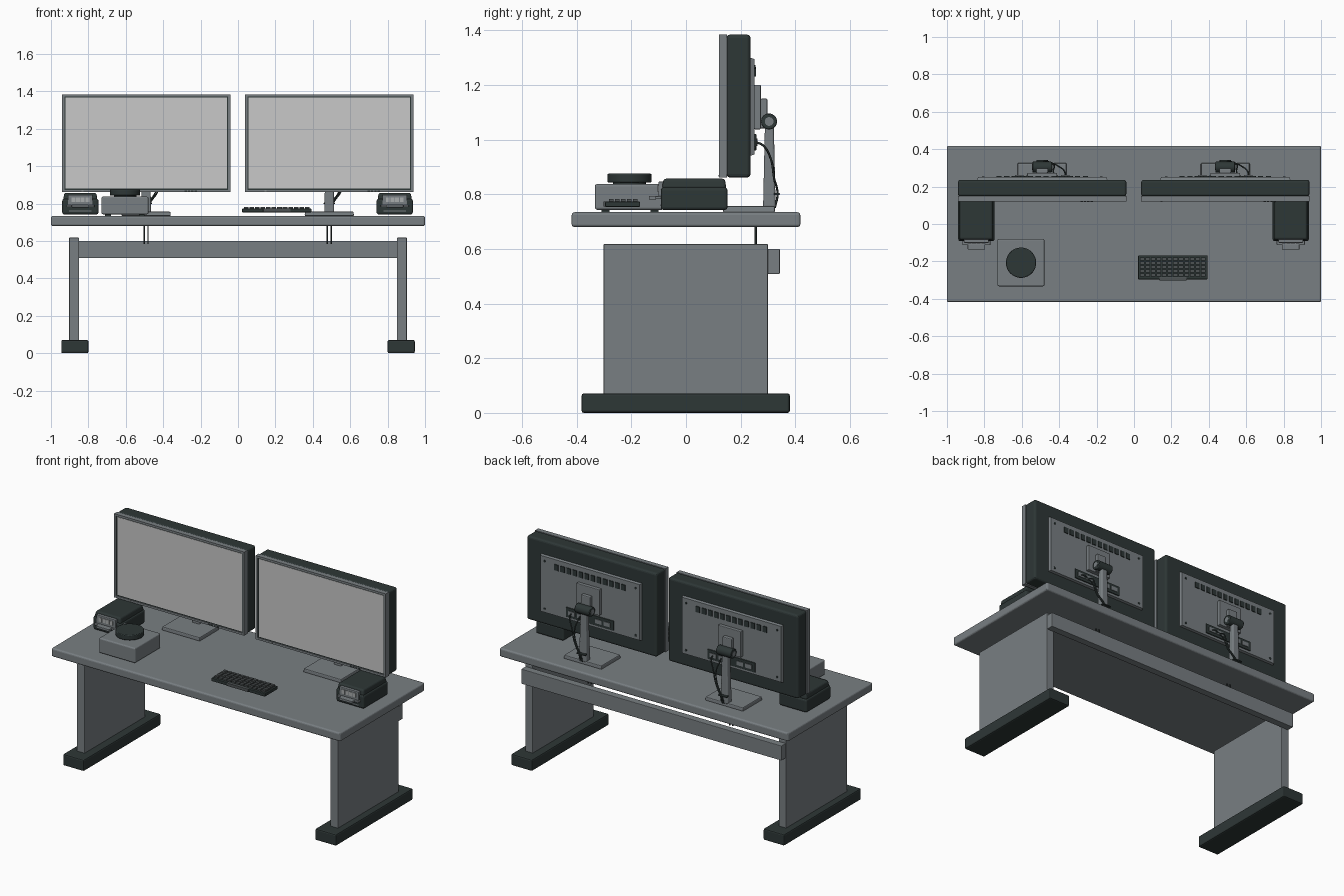
import bpy, bmesh, math
from mathutils import Matrix, Vector

if "Cube" in bpy.data.objects:
    bpy.data.objects.remove(bpy.data.objects["Cube"])


def material(name, r, g, b):
    m = bpy.data.materials.new(name)
    m.diffuse_color = (r, g, b, 1)
    m.use_nodes = True
    m.node_tree.nodes["Principled BSDF"].inputs["Base Color"].default_value = m.diffuse_color
    return m


GREY = material("mid grey", 0.19, 0.212, 0.225)
DARK = material("charcoal", 0.027, 0.038, 0.037)
SCREEN = material("screen grey", 0.58, 0.58, 0.58)
KEY = material("key grey", 0.075, 0.085, 0.088)
PALE = material("pale grey", 0.40, 0.42, 0.42)


def finish(bm, name, mat, bevel=0, seg=2, smooth=False):
    bmesh.ops.recalc_face_normals(bm, faces=bm.faces)
    me = bpy.data.meshes.new(name)
    bm.to_mesh(me)
    bm.free()
    me.materials.append(mat)
    ob = bpy.data.objects.new(name, me)
    bpy.context.collection.objects.link(ob)
    if bevel:
        mod = ob.modifiers.new("bevel", 'BEVEL')
        mod.width, mod.segments = bevel, seg
        mod.limit_method = 'ANGLE'
    if smooth:
        bpy.context.view_layer.objects.active = ob
        ob.select_set(True)
        bpy.ops.object.shade_smooth_by_angle(angle=math.radians(40))
        ob.select_set(False)
    return ob


def add_box(bm, x0, x1, y0, y1, z0, z1):
    mat = Matrix.Translation(((x0 + x1) / 2, (y0 + y1) / 2, (z0 + z1) / 2)) \
        @ Matrix.Diagonal((x1 - x0, y1 - y0, z1 - z0, 1))
    return bmesh.ops.create_cube(bm, size=1, matrix=mat)['verts']


def boxes(name, mat, dims, bevel=0, seg=2):
    bm = bmesh.new()
    for d in dims:
        add_box(bm, *d)
    return finish(bm, name, mat, bevel, seg)


def tapered(name, mat, d, axis, sx, s_other, bevel=0, seg=2):
    """Box whose + end along axis (1=y, 2=z) is scaled about its centre."""
    bm = bmesh.new()
    vs = add_box(bm, *d)
    c = Vector(((d[0] + d[1]) / 2, (d[2] + d[3]) / 2, (d[4] + d[5]) / 2))
    o = 3 - axis
    for v in vs:
        if v.co[axis] > c[axis]:
            v.co.x = c.x + (v.co.x - c.x) * sx
            v.co[o] = c[o] + (v.co[o] - c[o]) * s_other
    return finish(bm, name, mat, bevel, seg)


def cylinder(name, mat, c, r, length, axis='Z', seg=32, bevel=0):
    bm = bmesh.new()
    rot = {'Z': Matrix(), 'X': Matrix.Rotation(math.pi / 2, 4, 'Y'),
           'Y': Matrix.Rotation(math.pi / 2, 4, 'X')}[axis]
    bmesh.ops.create_cone(bm, cap_ends=True, segments=seg, radius1=r, radius2=r,
                          depth=length, matrix=Matrix.Translation(c) @ rot)
    return finish(bm, name, mat, bevel, 2, True)


def cable(name, pts, r=0.004):
    cu = bpy.data.curves.new(name, 'CURVE')
    cu.dimensions = '3D'
    cu.bevel_depth, cu.bevel_resolution, cu.resolution_u = r, 2, 6
    cu.use_fill_caps = True
    sp = cu.splines.new('BEZIER')
    sp.bezier_points.add(len(pts) - 1)
    for p, co in zip(sp.bezier_points, pts):
        p.co = co
        p.handle_left_type = p.handle_right_type = 'AUTO'
    cu.materials.append(DARK)
    ob = bpy.data.objects.new(name, cu)
    bpy.context.collection.objects.link(ob)


# Desk
boxes("desk_top", GREY, [(-1, 1, -0.418, 0.418, 0.68, 0.734)], 0.01, 3)
boxes("cross_beam", GREY, [(-0.90, 0.90, 0.298, 0.343, 0.508, 0.60)], 0.003)
for s, side in ((-1, "left"), (1, "right")):
    x0, x1 = sorted((s * 0.85, s * 0.903))
    boxes(side + "_leg_panel", GREY, [(x0, x1, -0.302, 0.30, 0.06, 0.618)], 0.004)
    x0, x1 = sorted((s * 0.80, s * 0.945))
    boxes(side + "_foot", DARK, [(x0, x1, -0.382, 0.38, 0, 0.071)], 0.008)

# Monitors
for cx, side in ((-0.491, "left"), (0.488, "right")):
    n = side + "_monitor_"
    x0, x1, z0, z1 = cx - 0.45, cx + 0.45, 0.861, 1.384
    # front frame as four bars, recessed dark rim and screen
    boxes(n + "frame", GREY, [(x0, x1, 0.12, 0.15, z0, z0 + 0.013), (x0, x1, 0.12, 0.15, z1 - 0.011, z1),
                              (x0, x0 + 0.013, 0.12, 0.15, z0 + 0.013, z1 - 0.011),
                              (x1 - 0.013, x1, 0.12, 0.15, z0 + 0.013, z1 - 0.011)])
    boxes(n + "rim", DARK, [(x0 + 0.01, x1 - 0.01, 0.126, 0.15, z0 + 0.01, z1 - 0.01)])
    boxes(n + "screen", SCREEN, [(x0 + 0.019, x1 - 0.019, 0.124, 0.13, z0 + 0.019, z1 - 0.017)])
    boxes(n + "buttons", DARK, [(cx + 0.205 + i * 0.018, cx + 0.217 + i * 0.018, 0.118, 0.122, 0.864, 0.871)
                                for i in range(4)])
    boxes(n + "light", PALE, [(cx - 0.345, cx - 0.335, 0.118, 0.122, 0.864, 0.871)])
    # rear shell, panel, vents, screws
    boxes(n + "shell", DARK, [(x0, x1, 0.148, 0.236, z0, z1)], 0.013, 3)
    tapered(n + "rear_panel", GREY, (cx - 0.35, cx + 0.35, 0.232, 0.251, 0.94, 1.30), 1, 0.98, 0.97)
    boxes(n + "vents", DARK, [(cx - 0.245 + i * 0.042, cx - 0.217 + i * 0.042, 0.248, 0.256, 1.23, 1.266)
                              for i in range(12)])
    for i, (sx, z) in enumerate(((-1, 0.97), (1, 0.97), (-1, 1.265), (1, 1.265))):
        cylinder(n + "screw_%d" % i, DARK, (cx + sx * 0.315, 0.251, z), 0.007, 0.006, 'Y', 12)
    # ports
    boxes(n + "port_strip", DARK, [(cx - 0.165, cx + 0.165, 0.248, 0.257, 0.96, 1.02)], 0.002)
    boxes(n + "ports", GREY, [(cx + a, cx + a + 0.045, 0.255, 0.261, 0.977, 1.003)
                              for a in (-0.145, -0.085, 0.04, 0.1)])
    # mount, hinge and stand
    boxes(n + "mount_plate", GREY, [(cx - 0.08, cx + 0.08, 0.25, 0.274, 1.037, 1.20)], 0.004)
    boxes(n + "mount_block", GREY, [(cx - 0.032, cx + 0.032, 0.272, 0.298, 1.04, 1.15)], 0.006)
    cylinder(n + "hinge", DARK, (cx, 0.304, 1.066), 0.029, 0.104, 'X', 32, 0.004)
    cylinder(n + "hinge_pin", GREY, (cx, 0.304, 1.066), 0.016, 0.108, 'X', 24)
    tapered(n + "stand_neck", GREY, (cx - 0.026, cx + 0.026, 0.282, 0.328, 0.75, 1.06), 2, 0.8, 0.7, 0.008, 3)
    tapered(n + "stand_base", GREY, (cx - 0.132, cx + 0.132, 0.135, 0.326, 0.734, 0.757), 2, 0.98, 0.98, 0.005)
    # cables
    boxes(n + "cable_clip", DARK, [(cx - 0.03, cx + 0.03, 0.322, 0.343, 0.797, 0.805)], 0.002)
    for i, dx in enumerate((0, -0.02)):
        cable(n + "cable_%d" % i, [(cx + 0.125 + dx * 3, 0.257, 0.99), (cx + 0.12 + dx * 3, 0.28, 0.98),
                                   (cx + 0.085 + dx, 0.31, 0.93), (cx + 0.06 + dx / 2, 0.322, 0.86),
                                   (cx + 0.02 + dx / 2, 0.335, 0.80), (cx + 0.01 + dx / 2, 0.325, 0.75)])
        cylinder(n + "under_desk_cable_%d" % i, DARK, (cx + 0.01 + dx, 0.255, 0.64), 0.004, 0.11, 'Z', 10)

# Speakers
for cx, side in ((-0.843, "left"), (0.838, "right")):
    n = side + "_speaker_"
    boxes(n + "body", DARK, [(cx - 0.097, cx + 0.097, -0.092, 0.152, 0.742, 0.826)], 0.012, 3)
    tapered(n + "lid", DARK, (cx - 0.092, cx + 0.092, -0.088, 0.148, 0.82, 0.857), 2, 0.93, 0.95, 0.01, 3)
    boxes(n + "face", GREY, [(cx - 0.066, cx + 0.066, -0.101, -0.08, 0.79, 0.846)], 0.004)
    boxes(n + "grille", PALE, [(cx - 0.048 + i * 0.025, cx - 0.027 + i * 0.025, -0.104, -0.1, 0.808, 0.834)
                               for i in range(4)])
    boxes(n + "handle", GREY, [(cx - 0.075, cx + 0.075, -0.112, -0.09, 0.782, 0.793),
                               (cx - 0.046, cx + 0.046, -0.136, -0.11, 0.780, 0.794)], 0.002)
    boxes(n + "lower_slot", GREY, [(cx - 0.06, cx + 0.06, -0.094, -0.088, 0.757, 0.763)])

# Control box with dial
boxes("control_box", GREY, [(-0.73, -0.479, -0.333, -0.08, 0.743, 0.837)], 0.008, 3)
boxes("control_box_pads", DARK, [(x, x + 0.03, y, y + 0.03, 0.733, 0.746)
                                 for x in (-0.71, -0.53) for y in (-0.31, -0.13)])
cylinder("dial_stem", DARK, (-0.604, -0.207, 0.84), 0.06, 0.02)
cylinder("dial", DARK, (-0.604, -0.207, 0.859), 0.081, 0.032, 'Z', 48, 0.004)

# Keyboard
boxes("keyboard_body", DARK, [(0.022, 0.393, -0.296, -0.168, 0.753, 0.773)], 0.004)
kw, kd = 0.355 / 12, 0.108 / 5
boxes("keyboard_keys", KEY, [(0.032 + i * kw, 0.032 + (i + 1) * kw - 0.005,
                              -0.281 + j * kd, -0.281 + (j + 1) * kd - 0.005, 0.770, 0.783)
                             for i in range(12) for j in range(5)])
boxes("keyboard_lip", KEY, [(0.135, 0.282, -0.302, -0.284, 0.755, 0.774)], 0.002)
